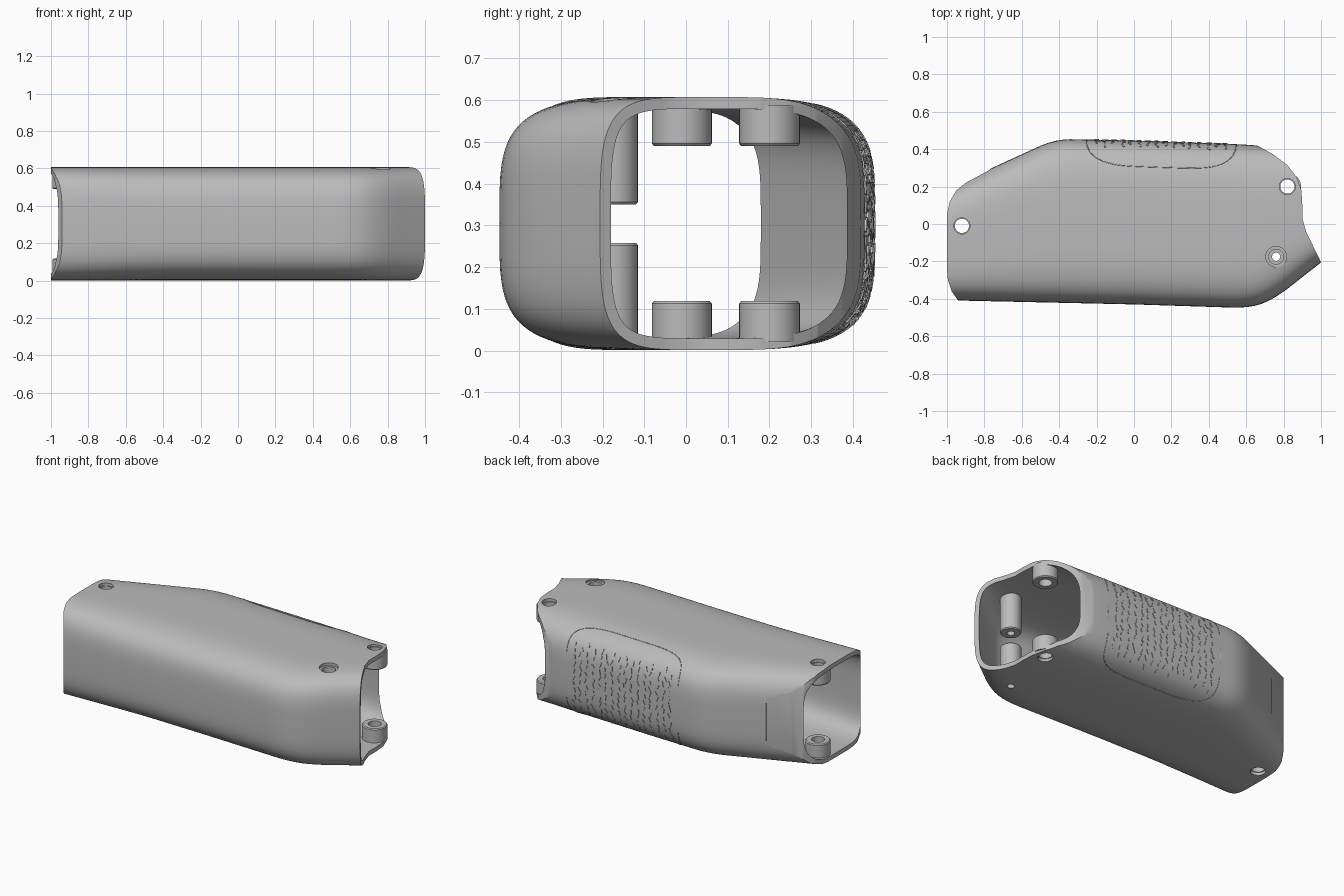
import bpy, bmesh, math, random
from mathutils import Vector, Matrix

random.seed(4)
if "Cube" in bpy.data.objects:
    bpy.data.objects.remove(bpy.data.objects["Cube"])

grey = bpy.data.materials.new("plain grey")
grey.use_nodes = True
grey.diffuse_color = (0.5, 0.5, 0.5, 1)
grey.node_tree.nodes["Principled BSDF"].inputs["Base Color"].default_value = (0.5, 0.5, 0.5, 1)

MID, HALF = 0.304, 0.303  # middle height and half height of the shell
FRONT = [(-1.1, -.405), (-.9, -.41), (0, -.43), (.62, -.45), (.74, -.41), (1, -.205), (1.1, -.13)]
BACK = [(-1.1, .14), (-.77, .295), (-.42, .455), (0, .446), (.6, .425), (1.1, .38)]


def lerp(points, x):
    for (x0, y0), (x1, y1) in zip(points, points[1:]):
        if x <= x1 or x1 == points[-1][0]:
            return y0 + (y1 - y0) * (x - x0) / (x1 - x0)


def wall(points, x):
    """Side line with its corners softened."""
    return sum(lerp(points, x + k * 0.02) for k in range(-4, 5)) / 9


def root(v):
    return math.copysign(math.sqrt(abs(v)), v)


def skin(x, t):
    """Point on the outer skin: t = 0 is the middle of the back wall."""
    lo, hi = wall(FRONT, x), wall(BACK, x)
    y = (lo + hi) / 2 + (hi - lo) / 2 * root(math.cos(t))
    return Vector((x, y, MID + HALF * root(math.sin(t))))


def add(name, bm, angle=35):
    bmesh.ops.recalc_face_normals(bm, faces=bm.faces)
    mesh = bpy.data.meshes.new(name)
    bm.to_mesh(mesh)
    bm.free()
    mesh.materials.append(grey)
    ob = bpy.data.objects.new(name, mesh)
    bpy.context.collection.objects.link(ob)
    smooth(ob, angle)
    return ob


def smooth(ob, angle):
    bpy.ops.object.select_all(action='DESELECT')
    ob.select_set(True)
    bpy.context.view_layer.objects.active = ob
    bpy.ops.object.shade_smooth_by_angle(angle=math.radians(angle))


def prism(name, outline, z0, z1):
    bm = bmesh.new()
    face = bm.faces.new([bm.verts.new((x, y, z0)) for x, y in outline])
    top = bmesh.ops.extrude_face_region(bm, geom=[face])["geom"]
    bmesh.ops.translate(bm, vec=(0, 0, z1 - z0),
                        verts=[v for v in top if isinstance(v, bmesh.types.BMVert)])
    return add(name, bm)


def circle(x, y, r, n=32):
    return [(x + r * math.cos(math.tau * i / n), y + r * math.sin(math.tau * i / n)) for i in range(n)]


# Shell: open lofted tube
bm = bmesh.new()
STATIONS, SIDES = 56, 88
rings = []
for i in range(STATIONS + 1):
    x = -1.06 + 2.12 * i / STATIONS
    rings.append([bm.verts.new(skin(x, math.tau * j / SIDES)) for j in range(SIDES)])
for a, b in zip(rings, rings[1:]):
    for j in range(SIDES):
        k = (j + 1) % SIDES
        bm.faces.new((a[j], a[k], b[k], b[j]))
shell = add("shell", bm)
solid = shell.modifiers.new("thickness", 'SOLIDIFY')
solid.thickness = 0.028
solid.offset = -1

# End trims: both openings follow one outline seen from above
TRIM = [(-.9, -.48), (-.94, -.41), (-.975, -.36), (-.995, -.3), (-1, -.24), (-1, .05), (-.985, .12),
        (-.95, .18), (-.9, .22), (-.77, .29), (-.68, .5), (.6, .5), (.64, .43), (.74, .375),
        (.82, .315), (.87, .25), (.895, .18), (.9, .1), (.9, .03), (.92, -.04), (1, -.205),
        (1.02, -.26), (.95, -.5)]
cutters = [(prism("end_trim", TRIM, -0.3, 0.9), 'INTERSECT')]

# Screw bosses: x, y, outer radius, bore, top hole, bottom hole, length
BOSSES = [("rear_boss", -.92, -.01, .072, .038, .043, .043, .1),
          ("back_boss", .82, .2, .073, .038, .043, .043, .1),
          ("front_boss", .76, -.175, .06, .022, .055, .022, .24)]


def boss(name, x, y, r, bore, z_base, z_tip, sink):
    """Turned tube with a chamfered tip and an optional wider bore at its base."""
    step = z_base + (z_tip - z_base) * 0.7
    c = math.copysign(0.006, z_tip - z_base)
    profile = [(sink, z_base), (r, z_base), (r, z_tip - c), (r - .005, z_tip), (bore, z_tip)]
    if sink > bore:
        profile += [(bore, step), (sink, step)]
    bm = bmesh.new()
    n = 32
    loops = [[bm.verts.new((px, py, z)) for px, py in circle(x, y, rad, n)] for rad, z in profile]
    for a, b in zip(loops, loops[1:] + loops[:1]):
        for j in range(n):
            k = (j + 1) % n
            bm.faces.new((a[j], a[k], b[k], b[j]))
    add(name, bm)


for name, x, y, r, bore, top, bottom, length in BOSSES:
    cutters.append((prism(name + "_top_hole", circle(x, y, top), 0.4, 0.8), 'DIFFERENCE'))
    cutters.append((prism(name + "_bottom_hole", circle(x, y, bottom), -0.2, 0.2), 'DIFFERENCE'))
    sink = 0.04 if bore < 0.03 else bore
    boss(name + "_upper", x, y, r, bore, 0.588, 0.59 - length, sink)
    boss(name + "_lower", x, y, r, bore, 0.02, 0.018 + length, bore)

for cutter, mode in cutters:
    mod = shell.modifiers.new(cutter.name, 'BOOLEAN')
    mod.operation = mode
    mod.solver = 'EXACT'
    mod.object = cutter
bpy.context.view_layer.update()
final = bpy.data.meshes.new_from_object(shell.evaluated_get(bpy.context.evaluated_depsgraph_get()))
shell.modifiers.clear()
shell.data = final
for cutter, mode in cutters:
    bpy.data.objects.remove(cutter)
smooth(shell, 35)

# Grip: staggered short ridges on the back wall
bm = bmesh.new()
COLS, ROWS = 16, 11
for i in range(COLS):
    for j in range(ROWS):
        x = -.2 + .69 * (i + random.uniform(-.2, .2)) / (COLS - 1)
        s = -.75 + 1.5 * (j + .5 * (i % 2) + random.uniform(-.2, .2)) / ROWS
        t = math.copysign(math.asin(s * s), s)
        p = skin(x, t)
        along = (skin(x + .01, t) - p).normalized()
        up = (skin(x, t + .02) - p).normalized()
        out = along.cross(up).normalized()
        if out.y < 0:
            out = -out
        up = out.cross(along)
        frame = Matrix((along, up, out)).transposed().to_4x4()
        turn = Matrix.Rotation(random.uniform(-.6, .6), 4, 'Z')
        size = Matrix.Diagonal((.008, random.uniform(.02, .034), .007, 1))
        bmesh.ops.create_cube(bm, size=1, matrix=Matrix.Translation(p) @ frame @ turn @ size)
add("grip_ridges", bm)

# Grip border: thin raised line around the ridges
curve = bpy.data.curves.new("grip_border", 'CURVE')
curve.dimensions = '3D'
curve.bevel_depth = 0.0025
curve.bevel_resolution = 1
line = curve.splines.new('POLY')
N = 160
line.points.add(N - 1)
for i, pt in enumerate(line.points):
    a = math.tau * i / N
    c, s = math.cos(a), math.sin(a)
    x = .145 + .4 * math.copysign(abs(c) ** .45, c)
    t = math.radians(62) * math.copysign(abs(s) ** .45, s)
    pt.co = (*skin(x, t), 1)
line.use_cyclic_u = True
curve.materials.append(grey)
bpy.context.collection.objects.link(bpy.data.objects.new("grip_border", curve))
